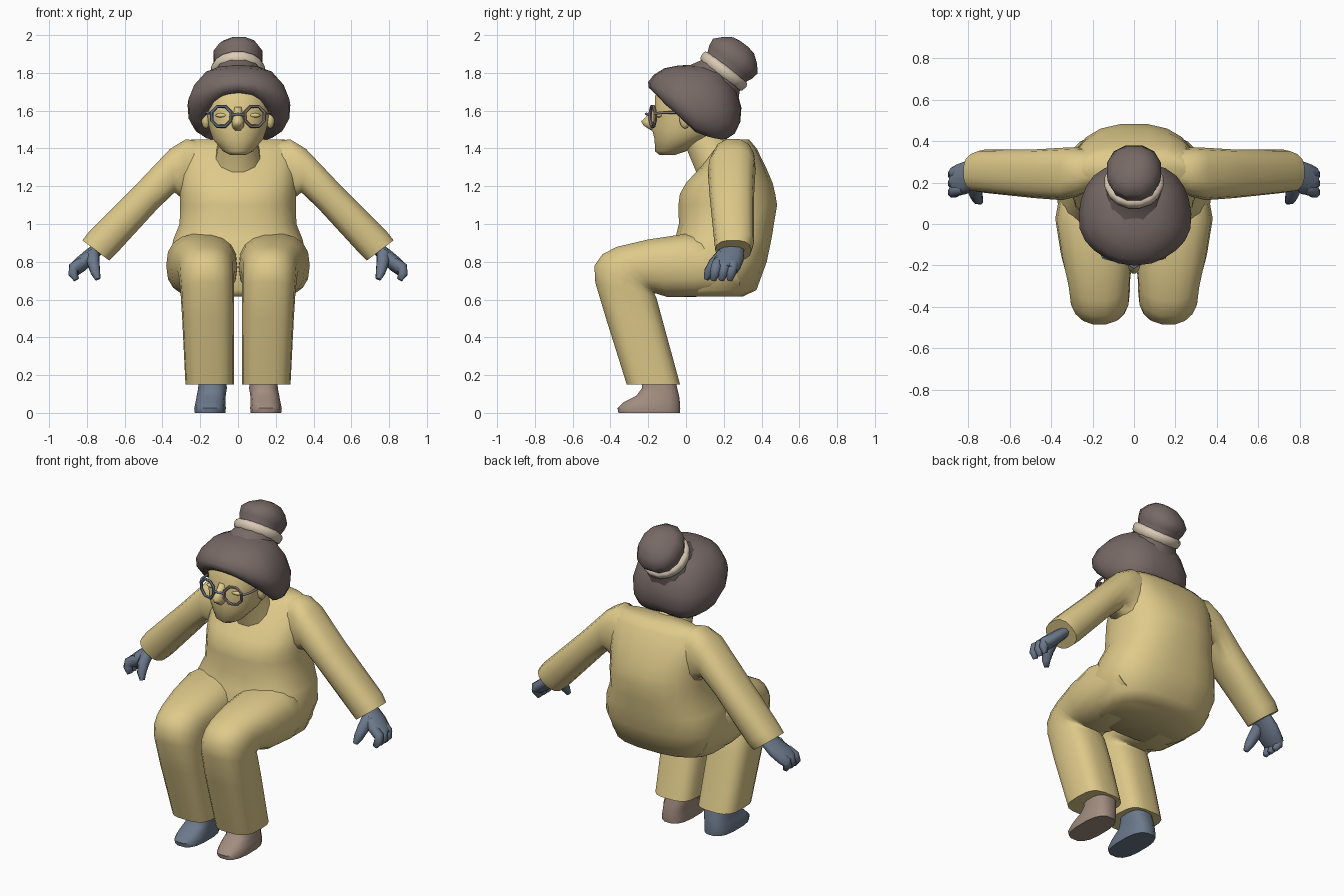
import bpy, bmesh, math
from mathutils import Vector as V


def material(name, rgb):
    m = bpy.data.materials.new(name)
    m.diffuse_color = (*rgb, 1)
    return m


YELLOW = material("warm_yellow", (0.735, 0.59, 0.255))
BROWN = material("hair_brown", (0.185, 0.143, 0.133))
BLUE = material("slate_blue", (0.15, 0.19, 0.26))
PINK = material("dusty_pink", (0.36, 0.265, 0.215))
CREAM = material("band_cream", (0.70, 0.59, 0.46))
MAUVE = material("frame_mauve", (0.27, 0.20, 0.20))


def spow(k, p):
    return math.copysign(abs(k) ** (2 / p), k)


def ring(c, u, v, n=16, p=2.0):
    """Superellipse around c with half axes u and v."""
    angles = [2 * math.pi * (i + 0.5) / n for i in range(n)]
    return [V(c) + V(u) * spow(math.cos(a), p) + V(v) * spow(math.sin(a), p)
            for a in angles]


def finish(ob, angle=50):
    bpy.ops.object.select_all(action='DESELECT')
    ob.select_set(True)
    bpy.context.view_layer.objects.active = ob
    bpy.ops.object.shade_smooth_by_angle(angle=math.radians(angle))


def loft(name, rings, mat, angle=50):
    """Skin a list of equal rings and close both ends."""
    bm = bmesh.new()
    rows = [[bm.verts.new(p) for p in r] for r in rings]
    n = len(rows[0])
    for a, b in zip(rows, rows[1:]):
        for i in range(n):
            j = (i + 1) % n
            bm.faces.new((a[i], a[j], b[j], b[i]))
    bm.faces.new(rows[0])
    bm.faces.new(rows[-1])
    bmesh.ops.recalc_face_normals(bm, faces=bm.faces)
    me = bpy.data.meshes.new(name)
    bm.to_mesh(me)
    bm.free()
    me.materials.append(mat)
    ob = bpy.data.objects.new(name, me)
    bpy.context.collection.objects.link(ob)
    finish(ob, angle)
    return ob


def tube(name, pts, mat, n=8, flat=1.0):
    """Tube through (x, y, z, radius) points; flat scales it across its path."""
    rings = []
    for i, q in enumerate(pts):
        t = V(pts[min(i + 1, len(pts) - 1)][:3]) - V(pts[max(i - 1, 0)][:3])
        t.normalize()
        side = V((0, 1, 0)) if abs(t.y) < 0.8 else V((1, 0, 0))
        u = (side - t * side.dot(t)).normalized()
        rings.append(ring(q[:3], u * q[3], t.cross(u) * q[3] * flat, n))
    return loft(name, rings, mat, 75)


def stack(rows, n=20):
    """Horizontal rings from (z, front y, back y, half width, power)."""
    return [ring((0, (a + b) / 2, z), (w, 0, 0), (0, (b - a) / 2, 0), n, p)
            for z, a, b, w, p in rows]


def ball(name, c, r, mat):
    bpy.ops.mesh.primitive_uv_sphere_add(segments=12, ring_count=8, location=c)
    ob = bpy.context.object
    ob.name, ob.scale = name, r
    ob.data.materials.append(mat)
    finish(ob, 60)
    return ob


# Jacket body
loft("torso", stack([
    (0.615, -0.08, 0.30, 0.28, 2.6), (0.65, -0.10, 0.375, 0.33, 2.6),
    (0.80, -0.10, 0.43, 0.372, 2.6), (0.92, -0.06, 0.455, 0.345, 2.6),
    (1.00, -0.04, 0.468, 0.312, 2.5), (1.10, -0.043, 0.485, 0.31, 2.4),
    (1.16, -0.035, 0.475, 0.31, 2.4), (1.22, 0.0, 0.46, 0.31, 2.5),
    (1.30, 0.075, 0.425, 0.31, 2.6), (1.40, 0.15, 0.375, 0.30, 2.6),
    (1.447, 0.20, 0.335, 0.25, 2.4)]), YELLOW, 60)

# Neck and head
tube("neck", [(0, 0.25, 1.18, 0.19), (0, 0.17, 1.32, 0.13),
              (0, 0.08, 1.46, 0.10)], YELLOW, 12)
loft("head", stack([
    (1.365, -0.14, -0.06, 0.04, 2), (1.385, -0.165, 0.0, 0.08, 2),
    (1.45, -0.168, 0.12, 0.135, 2.1), (1.50, -0.182, 0.20, 0.152, 2.2),
    (1.58, -0.165, 0.22, 0.17, 2.3), (1.68, -0.165, 0.20, 0.17, 2.3),
    (1.76, -0.10, 0.15, 0.12, 2)]), YELLOW, 70)

# Broad wedge nose
loft("nose", stack([(1.495, -0.185, -0.14, 0.02, 2), (1.52, -0.225, -0.12, 0.034, 2),
                    (1.543, -0.24, -0.12, 0.034, 2), (1.57, -0.212, -0.12, 0.026, 2),
                    (1.62, -0.178, -0.12, 0.02, 2)], 12), YELLOW, 100)

# Hair cap: the rim is high over the face and low at sides and back
RIM = [(0, 1.69), (20, 1.675), (38, 1.63), (55, 1.595), (72, 1.55), (88, 1.49),
       (110, 1.46), (140, 1.445), (181, 1.465)]


def rim(deg):
    deg = abs(deg)
    for (a, za), (b, zb) in zip(RIM, RIM[1:]):
        if a <= deg <= b:
            return za + (zb - za) * (deg - a) / (b - a)


cap = []
for t, f in [(0, 0.12), (0.03, 0.38), (0.12, 0.66), (0.35, 0.89), (0.6, 1),
             (0.8, 0.98), (0.94, 0.88), (1, 0.74), (0.88, 0.45)]:
    row = []
    for i in range(24):
        d = -180 + 15 * i
        a = math.radians(d)
        w = f * (1 + 0.025 * t * math.cos(5 * a))
        row.append(V((0.272 * w * spow(math.sin(a), 2.2) + 0.005,
                      0.05 - 0.247 * w * spow(math.cos(a), 2.2),
                      1.843 + t * (rim(d) - 1.843))))
    cap.append(row)
loft("hair_cap", cap, BROWN, 60)

# Bun and its band on a tilted axis
AXIS, DOWN, BASE = V((0, 0.61, 0.79)), V((0, 0.79, -0.61)), V((0, 0.2, 1.81))
loft("hair_bun", [ring(BASE + AXIS * a + V((x, 0, 0)), V((w, 0, 0)), DOWN * r, 12, 2.2)
                  for a, x, w, r in [(-0.11, 0, 0.17, 0.18), (-0.03, 0, 0.13, 0.135),
                                     (0.02, 0, 0.118, 0.13), (0.06, 0, 0.130, 0.148),
                                     (0.10, 0, 0.134, 0.155), (0.14, 0.005, 0.108, 0.118),
                                     (0.172, 0.015, 0.06, 0.072),
                                     (0.18, 0.02, 0.02, 0.025)]], BROWN, 60)
loft("hair_band", [ring(BASE + AXIS * a, V((r - 0.004, 0, 0)), DOWN * r, 16)
                   for a, r in [(-0.035, 0.125), (-0.022, 0.143), (0.005, 0.149),
                                (0.022, 0.143), (0.032, 0.12)]], CREAM, 60)

for s, side in ((-1, "right"), (1, "left")):
    frame = BLUE if s < 0 else MAUVE

    # Ears and closed eyes
    ball(side + "_ear", (s * 0.17, -0.005, 1.555), (0.025, 0.03, 0.05), YELLOW)
    ball(side + "_eyelid", (s * 0.085, -0.141, 1.575), (0.034, 0.016, 0.012), YELLOW)

    # Round glasses
    bpy.ops.mesh.primitive_torus_add(
        major_segments=8, minor_segments=6, major_radius=0.057, minor_radius=0.009,
        location=(s * 0.088, -0.176, 1.57),
        rotation=(math.pi / 2, math.pi / 8, s * math.radians(14)))
    lens = bpy.context.object
    lens.name = side + "_glasses_rim"
    lens.data.materials.append(frame)
    finish(lens, 40)
    tube(side + "_glasses_arm", [(s * 0.146, -0.165, 1.585, 0.007),
                                 (s * 0.168, -0.12, 1.59, 0.007),
                                 (s * 0.178, 0.02, 1.59, 0.007)], frame, 6)

    # Sleeve: upper edge (x, z), lower edge (x, z), front y, back y
    rows = []
    for ux, uz, lx, lz, a, b in [(0.15, 1.435, 0.20, 1.06, 0.17, 0.36),
                                 (0.275, 1.452, 0.295, 1.13, 0.13, 0.37),
                                 (0.36, 1.40, 0.335, 1.165, 0.115, 0.368),
                                 (0.54, 1.21, 0.42, 1.085, 0.125, 0.36),
                                 (0.79, 0.96, 0.645, 0.84, 0.15, 0.36),
                                 (0.825, 0.915, 0.68, 0.805, 0.155, 0.345)]:
        rows.append(ring((s * (ux + lx) / 2, (a + b) / 2, (uz + lz) / 2),
                         (s * (ux - lx) / 2, 0, (uz - lz) / 2),
                         (0, (b - a) / 2, 0), 14, 2.5))
    loft(side + "_sleeve", rows, YELLOW, 70)

    # Hand with fingers curling down and a thumb in front
    tube(side + "_palm", [(s * 0.73, 0.25, 0.88, 0.062), (s * 0.79, 0.235, 0.825, 0.075),
                          (s * 0.835, 0.215, 0.785, 0.078),
                          (s * 0.868, 0.205, 0.758, 0.07)], BLUE, 10, 0.52)
    for k in range(3):
        y = 0.16 + 0.043 * k
        tube(f"{side}_finger_{k + 1}", [
            (s * 0.825, y + 0.01, 0.80, 0.028), (s * 0.870, y, 0.77, 0.030),
            (s * 0.874, y - 0.008, 0.738, 0.027),
            (s * 0.855, y - 0.015, 0.705, 0.016)], BLUE, 8)
    tube(side + "_thumb", [(s * 0.77, 0.20, 0.84, 0.038), (s * 0.765, 0.15, 0.79, 0.034),
                           (s * 0.755, 0.12, 0.745, 0.027),
                           (s * 0.742, 0.108, 0.708, 0.015)], BLUE, 8)

    # Trouser leg: outer edge (y, z), inner edge (y, z), inside x, outside x
    rows = []
    for oy, oz, iy, iz, a, b, p in [(0.20, 0.93, 0.30, 0.64, 0.02, 0.34, 2.6),
                                    (0.0, 0.95, 0.05, 0.612, 0.0, 0.38, 2.5),
                                    (-0.20, 0.92, -0.10, 0.612, 0.005, 0.352, 2.5),
                                    (-0.37, 0.88, -0.155, 0.63, 0.018, 0.322, 2.4),
                                    (-0.445, 0.84, -0.165, 0.632, 0.02, 0.315, 2.3),
                                    (-0.487, 0.78, -0.165, 0.628, 0.02, 0.312, 2.3),
                                    (-0.482, 0.69, -0.155, 0.61, 0.02, 0.305, 2.6),
                                    (-0.425, 0.50, -0.12, 0.48, 0.02, 0.295, 3),
                                    (-0.315, 0.15, -0.03, 0.15, 0.022, 0.278, 3.2)]:
        rows.append(ring((s * (a + b) / 2, (oy + iy) / 2, (oz + iz) / 2),
                         (0, (oy - iy) / 2, (oz - iz) / 2),
                         (s * (b - a) / 2, 0, 0), 18, p))
    loft(side + "_trouser_leg", rows, YELLOW, 70)

    # Shoe: height, toe y, heel y, centre x, half width
    rows = [ring((s * x, (a + b) / 2, z), (s * w, 0, 0), (0, (b - a) / 2, 0), 16, 2.7)
            for z, a, b, x, w in [(0.0, -0.36, -0.03, 0.148, 0.082),
                                  (0.025, -0.365, -0.028, 0.148, 0.085),
                                  (0.055, -0.335, -0.03, 0.146, 0.080),
                                  (0.09, -0.265, -0.035, 0.142, 0.078),
                                  (0.13, -0.235, -0.045, 0.135, 0.077),
                                  (0.20, -0.235, -0.06, 0.135, 0.074)]]
    loft(side + "_shoe", rows, BLUE if s < 0 else PINK)

# Glasses bridge
tube("glasses_bridge", [(-0.034, -0.188, 1.575, 0.007), (0, -0.21, 1.583, 0.007),
                        (0.034, -0.188, 1.575, 0.007)], BLUE, 6)
